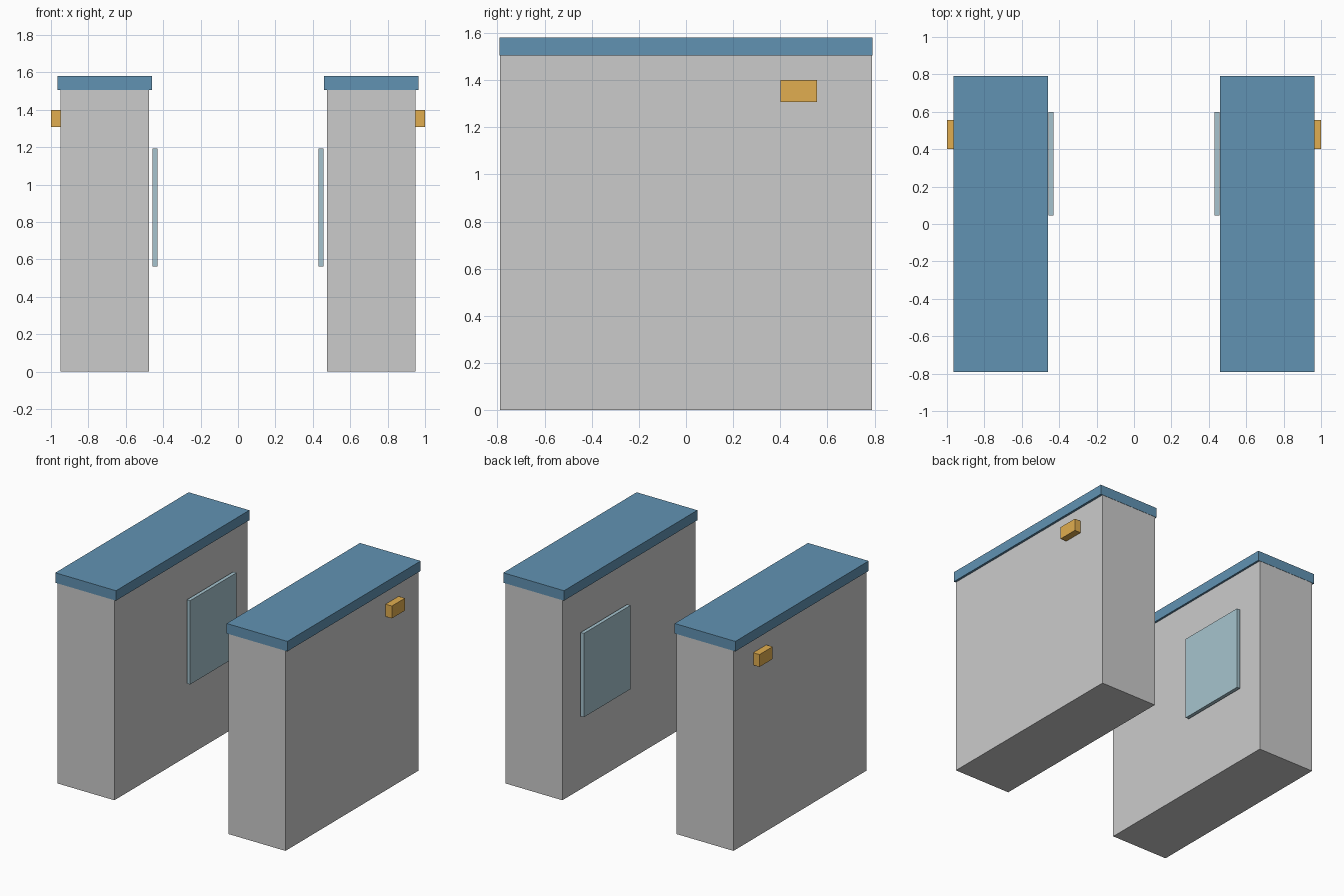
import bpy
import bmesh

if "Cube" in bpy.data.objects:
    bpy.data.objects.remove(bpy.data.objects["Cube"])


def material(name, color):
    m = bpy.data.materials.new(name)
    m.diffuse_color = color
    m.use_nodes = True
    m.node_tree.nodes["Principled BSDF"].inputs["Base Color"].default_value = m.diffuse_color
    return m


blue = material("blue", (0.12, 0.29, 0.45, 1))
glass = material("pale_glass", (0.38, 0.55, 0.62, 1))
amber = material("amber", (0.75, 0.42, 0.08, 1))


def box(name, x, y, z, mat=None):
    """Box from (min, max) ranges on each axis."""
    bm = bmesh.new()
    bmesh.ops.create_cube(bm, size=1)
    for v in bm.verts:
        for i, (lo, hi) in enumerate((x, y, z)):
            v.co[i] = lo if v.co[i] < 0 else hi
    mesh = bpy.data.meshes.new(name)
    bm.to_mesh(mesh)
    bm.free()
    ob = bpy.data.objects.new(name, mesh)
    bpy.context.collection.objects.link(ob)
    if mat:
        mesh.materials.append(mat)


# Each part is given for the right cabinet and repeated mirrored on the left
parts = [
    ("cabinet_body", (0.475, 0.948), (-0.79, 0.79), (0.0, 1.505), None),
    ("top_cap", (0.46, 0.965), (-0.792, 0.792), (1.505, 1.58), blue),
    ("inner_screen", (0.43, 0.457), (0.045, 0.598), (0.563, 1.193), glass),
    ("outer_lamp", (0.948, 1.0), (0.40, 0.555), (1.307, 1.4), amber),
]
for name, x, y, z, mat in parts:
    box("right_" + name, x, y, z, mat)
    box("left_" + name, (-x[1], -x[0]), y, z, mat)
